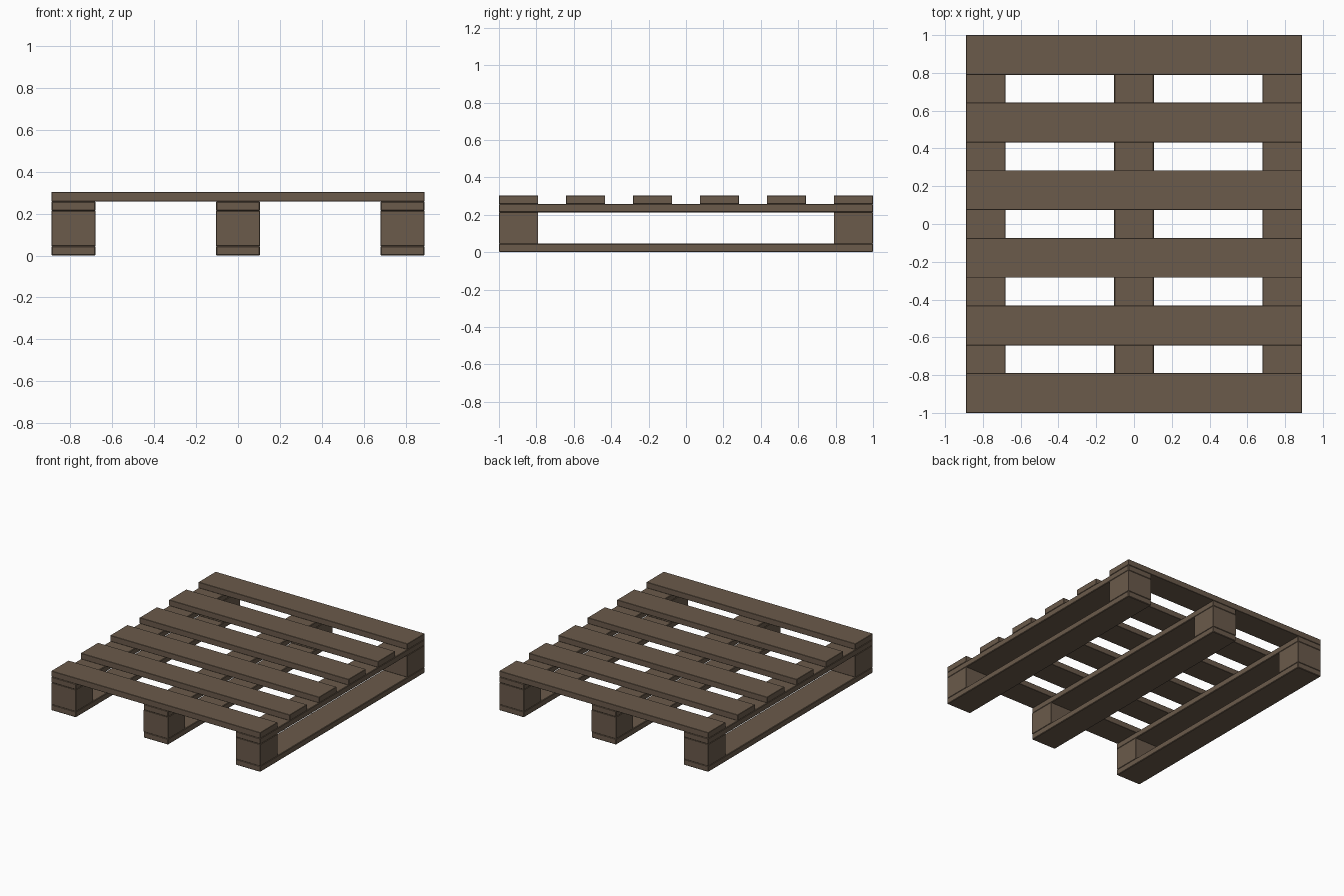
import bpy

if "Cube" in bpy.data.objects:
    bpy.data.objects.remove(bpy.data.objects["Cube"], do_unlink=True)

# Single weathered wood colour
wood = bpy.data.materials.new("weathered_wood")
wood.use_nodes = True
colour = (0.145, 0.103, 0.070, 1)
wood.diffuse_color = colour
wood.node_tree.nodes["Principled BSDF"].inputs["Base Color"].default_value = colour


def board(name, size, centre, chamfer=0.004):
    """Add a wooden box with finely chamfered edges."""
    bpy.ops.mesh.primitive_cube_add(size=1, location=centre)
    obj = bpy.context.object
    obj.name = name
    obj.scale = size
    bpy.ops.object.transform_apply(location=False, rotation=False, scale=True)
    obj.data.materials.append(wood)
    bevel = obj.modifiers.new("chamfer", "BEVEL")
    bevel.width = chamfer
    bevel.segments = 1
    return obj


LENGTH, WIDTH = 2.0, 1.78
PLANK, THICK = 0.21, 0.045
BLOCK_H = 0.168
SLATS = 6

# Three lengthwise runners: bottom board, end blocks, upper board
for side, x in (("right", -1), ("middle", 0), ("left", 1)):
    x *= (WIDTH - PLANK) / 2
    board(f"{side}_bottom_board", (PLANK, LENGTH, THICK), (x, 0, THICK / 2))
    board(f"{side}_upper_board", (PLANK, LENGTH, THICK),
          (x, 0, THICK * 1.5 + BLOCK_H))
    for end, y in (("front", -1), ("back", 1)):
        board(f"{side}_{end}_block", (PLANK, PLANK, BLOCK_H),
              (x, y * (LENGTH - PLANK) / 2, THICK + BLOCK_H / 2), 0.002)

# Evenly spaced deck slats across the top
step = (LENGTH - PLANK) / (SLATS - 1)
for i in range(SLATS):
    y = -(LENGTH - PLANK) / 2 + i * step
    board(f"deck_slat_{i + 1}", (WIDTH, PLANK, THICK),
          (0, y, THICK * 2.5 + BLOCK_H), 0.002)
